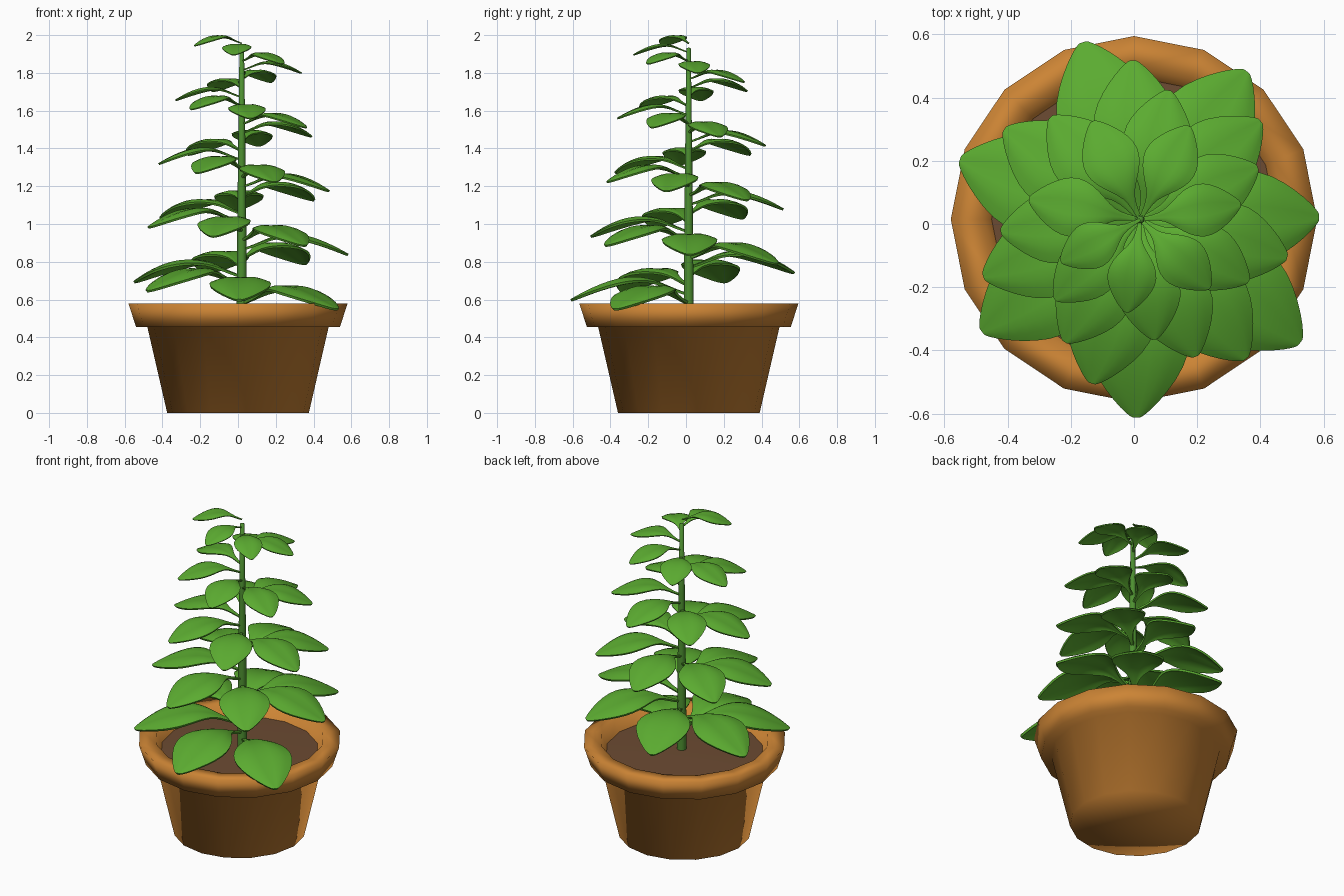
import bpy, bmesh, math

cube = bpy.data.objects.get("Cube")
if cube:
    bpy.data.objects.remove(cube, do_unlink=True)


def material(name, rgb):
    mat = bpy.data.materials.new(name)
    mat.use_nodes = True
    mat.diffuse_color = (*rgb, 1)
    mat.node_tree.nodes["Principled BSDF"].inputs["Base Color"].default_value = (*rgb, 1)
    return mat


TERRACOTTA = material("terracotta", (0.60, 0.23, 0.035))
SOIL = material("soil_brown", (0.15, 0.07, 0.032))
LEAF = material("leaf_green", (0.105, 0.41, 0.03))
STEM = material("stem_green", (0.075, 0.28, 0.03))


def mesh_from(bm, name, mat):
    for f in bm.faces:
        f.smooth = True
    me = bpy.data.meshes.new(name)
    bm.to_mesh(me)
    bm.free()
    me.materials.append(mat)
    return me


def place(name, me, loc):
    ob = bpy.data.objects.new(name, me)
    ob.location = loc
    bpy.context.collection.objects.link(ob)
    return ob


def lathe(name, profile, sides, mat, loc):
    """Spin (radius, height) points around the vertical axis."""
    bm = bmesh.new()
    rings = []
    for r, z in profile:
        angles = [2 * math.pi * k / sides for k in range(sides)]
        rings.append([bm.verts.new((r * math.cos(a), r * math.sin(a), z)) for a in angles])
    for low, high in zip(rings, rings[1:]):
        for k in range(sides):
            n = (k + 1) % sides
            bm.faces.new((low[k], low[n], high[n], high[k]))
    bmesh.ops.remove_doubles(bm, verts=bm.verts, dist=1e-5)
    return place(name, mesh_from(bm, name, mat), loc)


# Pot with flared rim, and soil inside it
POT_AT = (0, 0.015, 0)
lathe("pot", [(0, 0), (0.375, 0), (0.48, 0.455), (0.54, 0.455), (0.58, 0.58),
              (0.48, 0.58), (0.43, 0.46)], 16, TERRACOTTA, POT_AT)
lathe("soil", [(0.453, 0.51), (0.25, 0.518), (0, 0.52)], 16, SOIL, POT_AT)

# Stem, tapering upward
STEM_X, STEM_Y = 0.02, 0.014
lathe("stem", [(0.028, 0.49), (0.024, 1.0), (0.018, 1.5), (0.012, 1.93), (0, 1.935)],
      10, STEM, (STEM_X, STEM_Y, 0))


def leaf_mesh():
    """Arched leaf of unit length along x, with a slim stalk and a shallow midrib groove."""
    # position along the leaf, height, half width
    rows = [(0, 0.05, 0.02), (0.12, 0.09, 0.025), (0.24, 0.145, 0.05), (0.34, 0.175, 0.13),
            (0.46, 0.185, 0.225), (0.6, 0.165, 0.275), (0.74, 0.12, 0.24),
            (0.87, 0.065, 0.155), (0.96, 0.02, 0.075), (1, 0, 0.025)]
    # share of the half width, lift across the blade
    across = [(-1, -0.1), (-0.5, 0.1), (0, 0), (0.5, 0.1), (1, -0.1)]
    bm = bmesh.new()
    grid = [[bm.verts.new((x, w * s, z + w * lift)) for s, lift in across] for x, z, w in rows]
    for a, b in zip(grid, grid[1:]):
        for k in range(len(across) - 1):
            bm.faces.new((a[k], b[k], b[k + 1], a[k + 1]))
    return mesh_from(bm, "leaf", LEAF)


# Leaves wind down the stem, growing longer toward the bottom
LEAVES = 30
blade = leaf_mesh()
for i in range(LEAVES):
    length = 0.285 + 0.0122 * i
    leaf = place(f"leaf_{i + 1:02d}", blade, (STEM_X, STEM_Y, 1.945 - 0.048 * i))
    leaf.rotation_euler.z = math.radians(208 + 53.6 * i)
    leaf.scale = (length, length, length)
    sub = leaf.modifiers.new("smooth_blade", 'SUBSURF')
    sub.levels = sub.render_levels = 1
    solid = leaf.modifiers.new("thickness", 'SOLIDIFY')
    solid.thickness = 0.022
    solid.offset = -1
    split = leaf.modifiers.new("sharp_rim", 'EDGE_SPLIT')
    split.split_angle = math.radians(60)
